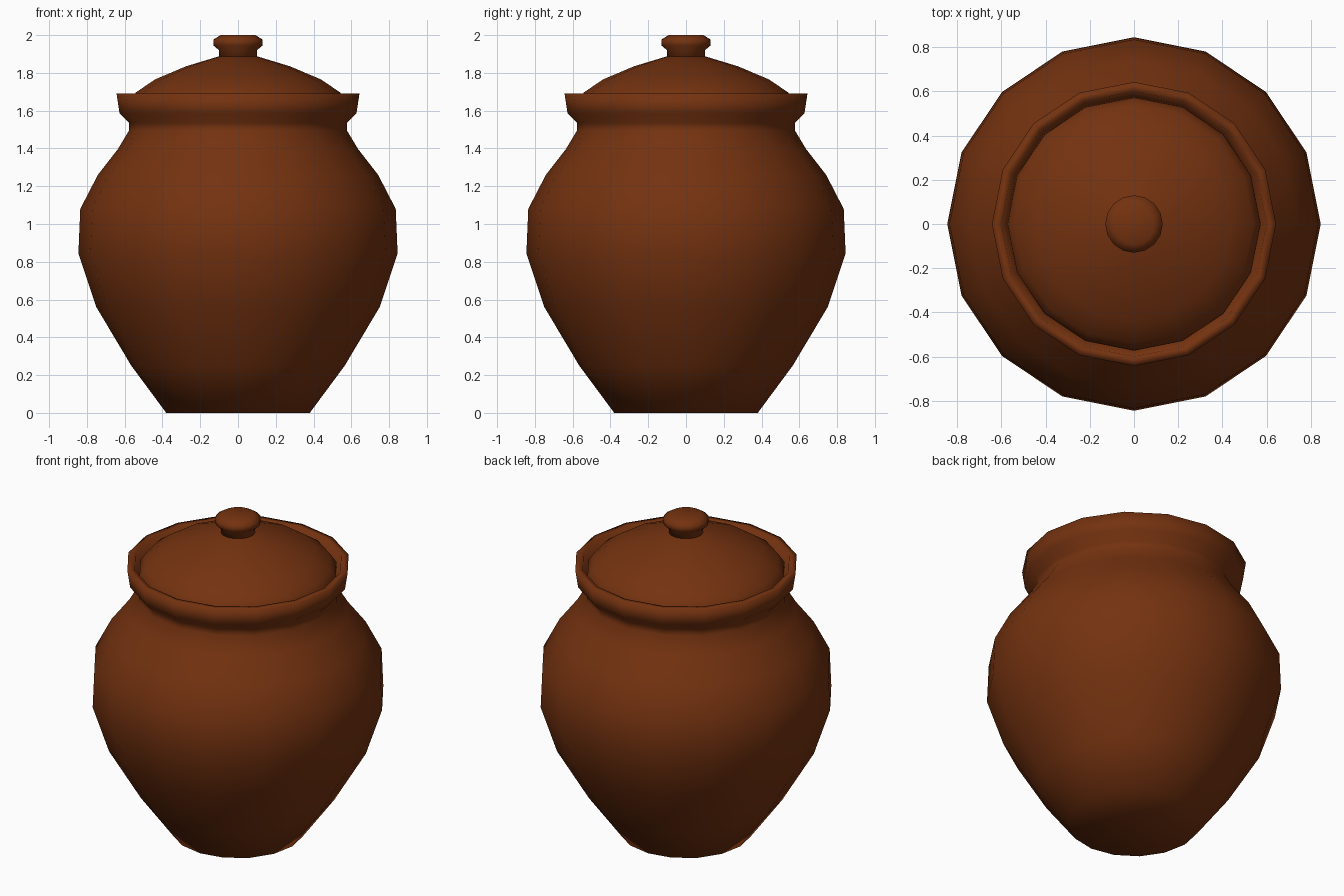
import bpy, bmesh, math

if "Cube" in bpy.data.objects:
    bpy.data.objects.remove(bpy.data.objects["Cube"])

SIDES = 16

clay = bpy.data.materials.new("brown clay")
clay.diffuse_color = (0.175, 0.032, 0.005, 1)
clay.use_nodes = True
clay.node_tree.nodes["Principled BSDF"].inputs["Base Color"].default_value = clay.diffuse_color


def lathe(name, profile):
    """Spin an (r, z) profile about z; r = 0 at an end closes to a point."""
    bm = bmesh.new()
    rings = []
    for r, z in profile:
        if r == 0:
            rings.append([bm.verts.new((0, 0, z))] * SIDES)
        else:
            rings.append([bm.verts.new((r * math.cos(a), r * math.sin(a), z))
                          for a in (2 * math.pi * i / SIDES for i in range(SIDES))])
    for lo, hi in zip(rings, rings[1:]):
        for i in range(SIDES):
            j = (i + 1) % SIDES
            corners = list(dict.fromkeys((lo[i], lo[j], hi[j], hi[i])))
            bm.faces.new(corners).smooth = True
    bmesh.ops.recalc_face_normals(bm, faces=bm.faces)
    mesh = bpy.data.meshes.new(name)
    bm.to_mesh(mesh)
    bm.free()
    mesh.materials.append(clay)
    obj = bpy.data.objects.new(name, mesh)
    bpy.context.collection.objects.link(obj)
    return obj


# Pot: base, belly, neck, flared rim and inner ledge under the lid
lathe("pot_body", [
    (0, 0), (0.38, 0), (0.565, 0.25), (0.75, 0.56), (0.845, 0.845),
    (0.835, 1.08), (0.742, 1.26), (0.637, 1.395), (0.577, 1.495),
    (0.577, 1.535), (0.627, 1.585), (0.643, 1.69), (0.60, 1.69),
    (0.58, 1.61), (0.53, 1.58), (0, 1.58)])

# Domed lid sitting inside the rim
lathe("lid", [
    (0, 1.60), (0.575, 1.60), (0.572, 1.65), (0.54, 1.697), (0.44, 1.765),
    (0.275, 1.835), (0.10, 1.888), (0, 1.90)])

# Knob on the lid
lathe("lid_knob", [
    (0, 1.87), (0.10, 1.87), (0.10, 1.92), (0.13, 1.945),
    (0.13, 1.977), (0.092, 2.0), (0, 2.0)])
